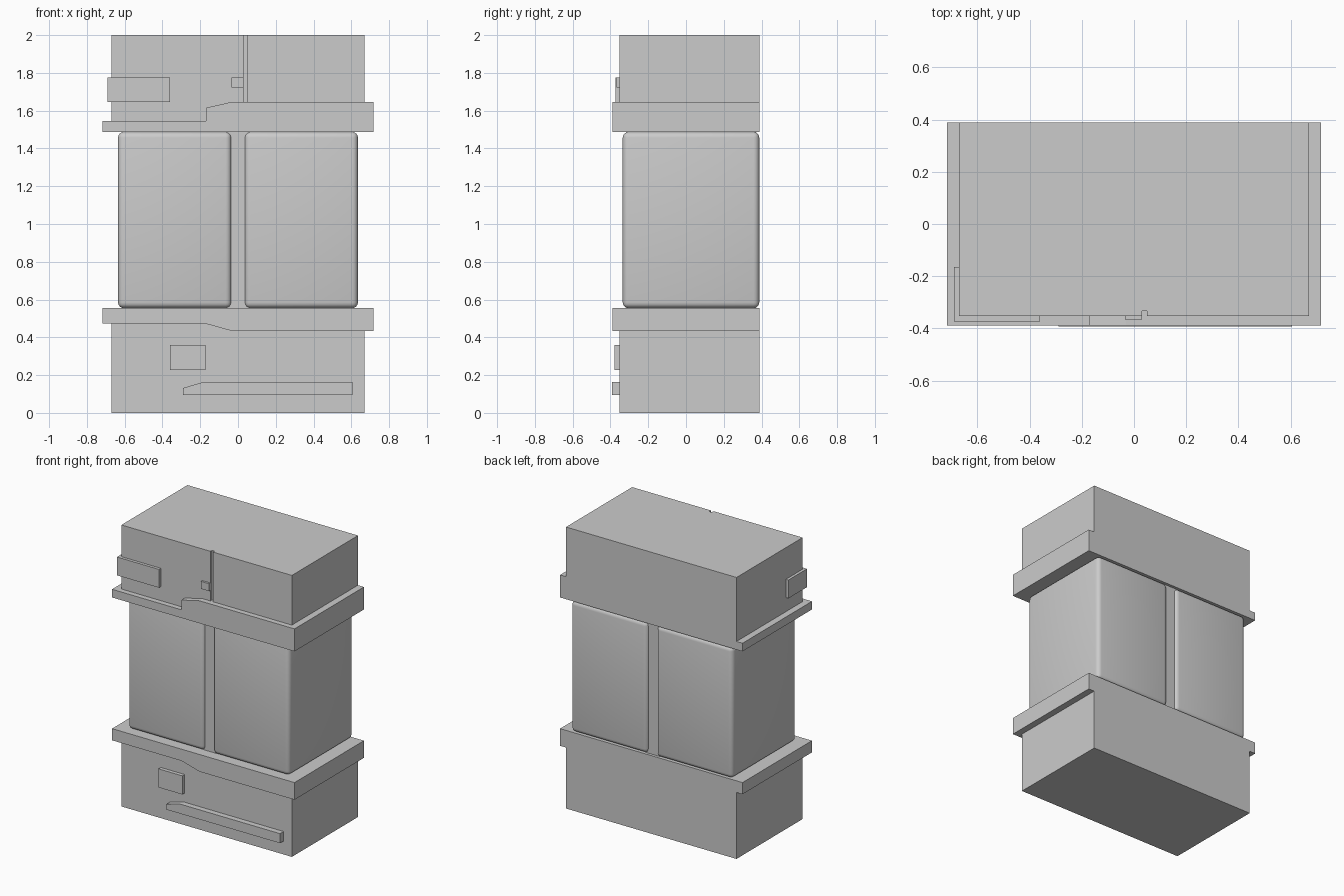
import bpy, bmesh, math
from mathutils import Vector

if "Cube" in bpy.data.objects:
    bpy.data.objects.remove(bpy.data.objects["Cube"])

FRONT, BACK = -0.352, 0.39        # faces of the cabinet body
BAND_FRONT = -0.39                # face of the collars


def prism(name, pts, lo, hi, axis):
    """Extrude a closed 2D outline: axis 'y' uses (x, z) points, 'z' uses (x, y)."""
    bm = bmesh.new()
    place = (lambda p: (p[0], lo, p[1])) if axis == 'y' else (lambda p: (p[0], p[1], lo))
    step = Vector((0, hi - lo, 0)) if axis == 'y' else Vector((0, 0, hi - lo))
    face = bm.faces.new([bm.verts.new(place(p)) for p in pts])
    ext = bmesh.ops.extrude_face_region(bm, geom=[face])
    bmesh.ops.translate(bm, vec=step,
                        verts=[g for g in ext['geom'] if isinstance(g, bmesh.types.BMVert)])
    bmesh.ops.recalc_face_normals(bm, faces=bm.faces[:])
    mesh = bpy.data.meshes.new(name)
    bm.to_mesh(mesh)
    bm.free()
    obj = bpy.data.objects.new(name, mesh)
    bpy.context.collection.objects.link(obj)
    return obj


def box(name, x0, x1, y0, y1, z0, z1):
    return prism(name, [(x0, y0), (x1, y0), (x1, y1), (x0, y1)], z0, z1, 'z')


# Base body, and head body with a vertical groove in its front
box("base_body", -0.67, 0.67, FRONT, BACK, 0, 0.54)
prism("head_body",
      [(-0.67, FRONT), (0.03, FRONT), (0.03, -0.333), (0.05, -0.333),
       (0.05, FRONT), (0.67, FRONT), (0.67, BACK), (-0.67, BACK)], 1.50, 2.0, 'z')

# Stepped collars above and below the tanks
prism("lower_collar",
      [(-0.717, 0.555), (-0.717, 0.472), (-0.17, 0.472), (-0.03, 0.433),
       (0.717, 0.433), (0.717, 0.555)], BAND_FRONT, BACK, 'y')
prism("upper_collar",
      [(-0.717, 1.487), (0.717, 1.487), (0.717, 1.647), (-0.03, 1.647),
       (-0.17, 1.615), (-0.17, 1.545), (-0.717, 1.545)], BAND_FRONT, BACK, 'y')

# Two rounded blocks with a recessed post between them
for side, x0 in (("left", -0.635), ("right", 0.035)):
    block = box(side + "_block", x0, x0 + 0.6, -0.335, 0.388, 0.555, 1.487)
    bevel = block.modifiers.new("rounding", 'BEVEL')
    bevel.width, bevel.segments = 0.03, 4
    bpy.ops.object.select_all(action='DESELECT')
    block.select_set(True)
    bpy.context.view_layer.objects.active = block
    bpy.ops.object.modifier_apply(modifier=bevel.name)
    bpy.ops.object.shade_smooth_by_angle(angle=math.radians(35))
box("centre_post", -0.06, 0.06, -0.315, 0.37, 0.54, 1.50)

# Plate wrapping around the left front corner of the head
prism("corner_plate",
      [(-0.69, -0.373), (-0.36, -0.373), (-0.36, -0.34), (-0.66, -0.34),
       (-0.66, -0.165), (-0.69, -0.165)], 1.645, 1.775, 'z')

# Small raised details on the front
box("latch", -0.035, 0.03, -0.367, -0.34, 1.722, 1.775)
box("base_plate", -0.36, -0.173, -0.378, -0.34, 0.228, 0.36)
prism("base_rail",
      [(-0.29, 0.095), (0.605, 0.095), (0.605, 0.163), (-0.185, 0.163),
       (-0.29, 0.132)], -0.392, -0.34, 'y')
